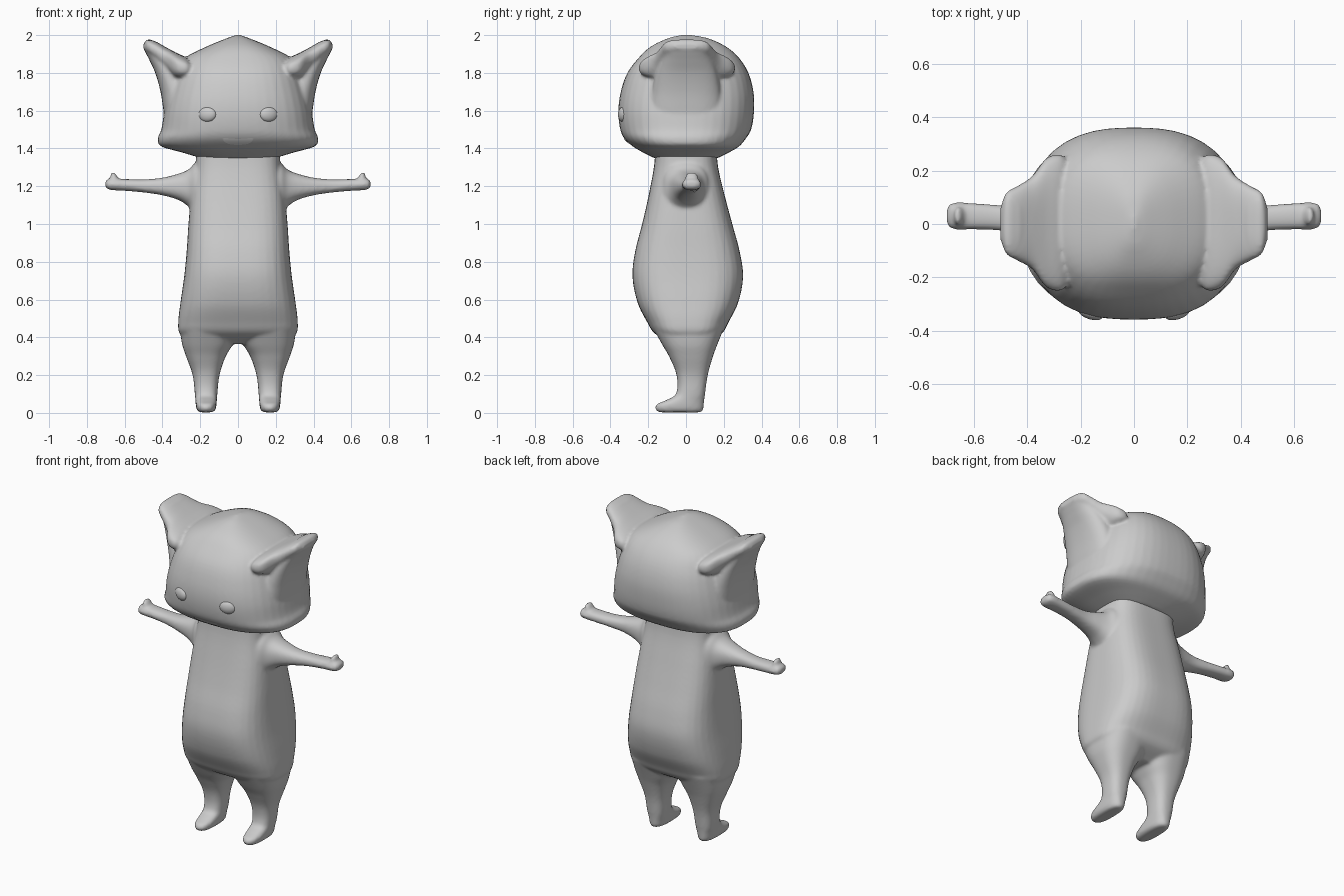
import bpy, bmesh, math


def material(name, c):
    m = bpy.data.materials.new(name)
    m.diffuse_color = (c, c, c, 1)
    return m


GREY = material("soft grey", 0.6)
WHITE = material("white", 0.95)


def smooth_rows(rows, steps=5):
    """Catmull-Rom interpolation of section rows."""
    out = []
    for i in range(len(rows) - 1):
        p = [rows[max(i - 1, 0)], rows[i], rows[i + 1], rows[min(i + 2, len(rows) - 1)]]
        t0, t1 = p[1][0], p[2][0]
        for k in range(steps):
            u = k / steps
            row = [t0 + (t1 - t0) * u]
            for a in range(1, len(rows[0])):
                m = []
                for j in (0, 1):
                    d = p[j + 2][0] - p[j][0]
                    m.append((p[j + 2][a] - p[j][a]) / d * (t1 - t0))
                row.append((2*u**3 - 3*u*u + 1) * p[1][a] + (u**3 - 2*u*u + u) * m[0]
                           + (3*u*u - 2*u**3) * p[2][a] + (u**3 - u*u) * m[1])
            out.append(row)
    return out + [list(rows[-1])]


def loft(bm, rows, n, along="z", side=1, seg=48):
    """Rows: position, min a, max a, min b, max b; superellipse of power n."""
    rings = []
    for t, a0, a1, b0, b1 in smooth_rows(rows):
        ring = []
        for k in range(seg):
            w = 2 * math.pi * k / seg
            c, s = math.cos(w), math.sin(w)
            r = (abs(c) ** n + abs(s) ** n) ** (-1 / n)
            a = (a0 + a1) / 2 + (a1 - a0) / 2 * c * r
            b = (b0 + b1) / 2 + (b1 - b0) / 2 * s * r
            co = (a, b, t) if along == "z" else (t, a, b)
            ring.append(bm.verts.new((co[0] * side, co[1], co[2])))
        rings.append(ring)
    faces = [bm.faces.new(rings[0]), bm.faces.new(rings[-1])]
    for p, q in zip(rings, rings[1:]):
        for k in range(seg):
            j = (k + 1) % seg
            faces.append(bm.faces.new((p[k], p[j], q[j], q[k])))
    bmesh.ops.recalc_face_normals(bm, faces=faces)


def finish(bm, name, mat, voxel=0, relax=0):
    me = bpy.data.meshes.new(name)
    bm.to_mesh(me)
    bm.free()
    me.materials.append(mat)
    for f in me.polygons:
        f.use_smooth = True
    ob = bpy.data.objects.new(name, me)
    bpy.context.collection.objects.link(ob)
    if voxel:
        r = ob.modifiers.new("fuse", "REMESH")
        r.mode, r.voxel_size, r.use_smooth_shade = "VOXEL", voxel, True
        s = ob.modifiers.new("relax", "SMOOTH")
        s.factor, s.iterations = 0.5, relax
    return ob


# body with legs, feet and arms fused
bm = bmesh.new()
loft(bm, [(0.365, -.24, .24, -.07, .10), (0.42, -.308, .308, -.165, .19),
          (0.48, -.316, .316, -.205, .225), (0.58, -.305, .305, -.255, .275),
          (0.72, -.285, .285, -.283, .302), (0.85, -.272, .272, -.27, .285),
          (1.0, -.262, .262, -.232, .245), (1.15, -.248, .248, -.198, .205),
          (1.3, -.225, .225, -.17, .17), (1.42, -.22, .22, -.16, .16)], 3.2)
for s in (1, -1):
    # leg and foot
    loft(bm, [(0.003, .135, .205, -.14, .08), (0.015, .12, .217, -.16, .09),
              (0.045, .114, .224, -.155, .094), (0.065, .112, .225, -.11, .096),
              (0.095, .11, .228, -.055, .1), (0.2, .098, .24, -.05, .115),
              (0.3, .065, .275, -.09, .143), (0.36, .03, .295, -.125, .165),
              (0.46, .0, .31, -.18, .205)], 2.6, side=s)
    # arm
    loft(bm, [(0.16, -.13, .13, 1.02, 1.34), (0.225, -.12, .12, 1.05, 1.325),
              (0.26, -.092, .097, 1.09, 1.29), (0.31, -.07, .08, 1.125, 1.268),
              (0.4, -.045, .065, 1.152, 1.245), (0.5, -.025, .07, 1.167, 1.236),
              (0.6, -.02, .078, 1.176, 1.238), (0.67, -.02, .08, 1.18, 1.24),
              (0.695, -.01, .072, 1.188, 1.235), (0.702, .01, .05, 1.2, 1.225)],
         2.4, "x", s)
    # thumb
    loft(bm, [(1.2, .6, .66, -.005, .065), (1.235, .63, .67, -.005, .065),
              (1.262, .645, .675, .0, .06), (1.274, .655, .667, .015, .045)],
         2.2, side=s)
finish(bm, "body", GREY, 0.01, 5)

# head with ears fused
bm = bmesh.new()
loft(bm, [(1.35, -.2, .2, -.17, .17), (1.38, -.3, .3, -.23, .23),
          (1.41, -.405, .405, -.28, .28), (1.45, -.424, .424, -.325, .315),
          (1.5, -.406, .406, -.348, .345), (1.6, -.39, .39, -.358, .36),
          (1.7, -.365, .365, -.345, .357), (1.8, -.33, .33, -.31, .33),
          (1.88, -.28, .28, -.25, .28), (1.94, -.165, .165, -.185, .21),
          (1.985, -.055, .055, -.09, .11), (2.002, -.005, .005, -.02, .02)], 2.6)
for s in (1, -1):
    # ear rim
    loft(bm, [(0.25, -.23, .24, 1.785, 1.86), (0.275, -.25, .26, 1.765, 1.882),
              (0.33, -.235, .245, 1.765, 1.908), (0.38, -.17, .18, 1.81, 1.935),
              (0.44, -.135, .14, 1.87, 1.967), (0.48, -.11, .115, 1.905, 1.977),
              (0.5, -.06, .065, 1.925, 1.955)], 2.8, "x", s)
    # ear flank running down the cheek
    loft(bm, [(1.48, .2, .38, -.16, .16), (1.6, .2, .395, -.19, .19),
              (1.7, .22, .41, -.18, .185), (1.8, .26, .438, -.16, .165),
              (1.87, .3, .47, -.135, .14), (1.93, .38, .498, -.11, .115),
              (1.965, .43, .495, -.09, .095)], 2.6, side=s)
head = finish(bm, "head", GREY, 0.01, 3)

# eyes
for name, s in (("right_eye", -1), ("left_eye", 1)):
    bm = bmesh.new()
    bmesh.ops.create_uvsphere(bm, u_segments=24, v_segments=16, radius=1)
    for v in bm.verts:
        v.co = (v.co.x * .048 + .163 * s, v.co.y * .026 - .332 + v.co.x * s * .012,
                v.co.z * .04 + 1.58)
    finish(bm, name, GREY)

# mouth plate, wrapped onto the face
bm = bmesh.new()
cols, rows = 20, 6
grid = []
for i in range(cols + 1):
    x = -1 + 2 * i / cols
    top = 1.459 - 0.008 * (1 - x * x) - 0.006 * x ** 8
    low = top - 0.032 * max(1 - x ** 4, 0.02) ** 0.5
    grid.append([bm.verts.new((x * .082, -.35, low + (top - low) * j / rows))
                 for j in range(rows + 1)])
for p, q in zip(grid, grid[1:]):
    for j in range(rows):
        bm.faces.new((p[j], q[j], q[j + 1], p[j + 1]))
mouth = finish(bm, "mouth", WHITE)
w = mouth.modifiers.new("wrap", "SHRINKWRAP")
w.target, w.wrap_method, w.offset = head, "PROJECT", 0.004
w.use_project_y, w.use_positive_direction, w.use_negative_direction = True, True, False
